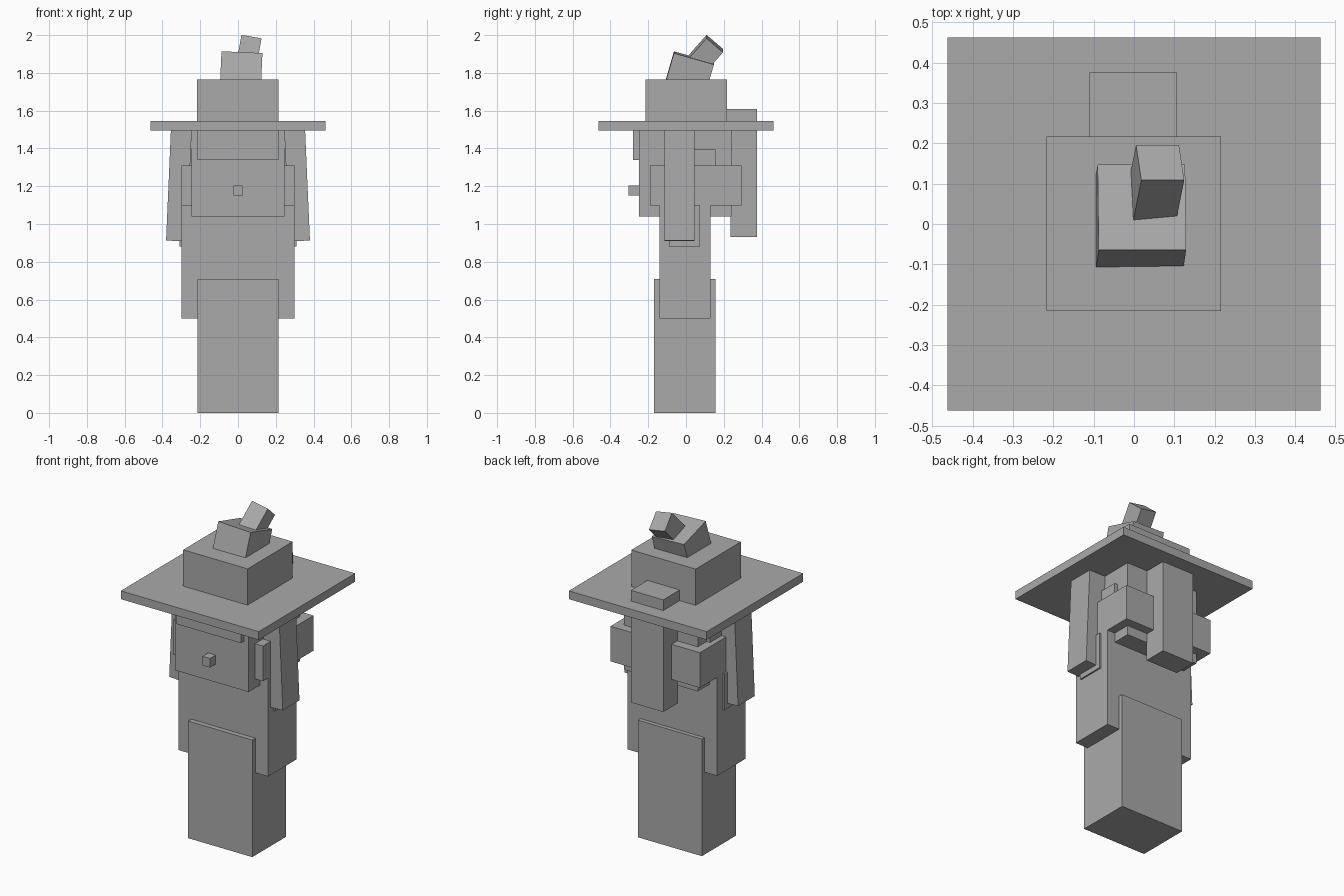
import bpy
import math
from mathutils import Matrix, Euler

if "Cube" in bpy.data.objects:
    bpy.data.objects.remove(bpy.data.objects["Cube"])

gray = bpy.data.materials.new("plain gray")
gray.diffuse_color = (0.4, 0.4, 0.4, 1)
gray.use_nodes = True
gray.node_tree.nodes["Principled BSDF"].inputs["Base Color"].default_value = gray.diffuse_color

FACES = [(0, 1, 3, 2), (4, 6, 7, 5), (0, 4, 5, 1), (2, 3, 7, 6), (0, 2, 6, 4), (1, 5, 7, 3)]


def block(name, center, size, tilt=(0, 0, 0)):
    """Flat-sided box with a tilt in degrees."""
    verts = [(x, y, z) for x in (-.5, .5) for y in (-.5, .5) for z in (-.5, .5)]
    mesh = bpy.data.meshes.new(name)
    mesh.from_pydata(verts, [], FACES)
    rot = Euler([math.radians(a) for a in tilt]).to_matrix().to_4x4()
    mesh.transform(Matrix.Translation(center) @ rot @ Matrix.Diagonal((*size, 1)))
    mesh.materials.append(gray)
    obj = bpy.data.objects.new(name, mesh)
    bpy.context.collection.objects.link(obj)
    return obj


def span(name, x, y, z):
    """Upright box given by its limits on each axis."""
    return block(name, [(a + b) / 2 for a, b in (x, y, z)], [b - a for a, b in (x, y, z)])


# Legs and body
span("legs", (-.215, .215), (-.17, .155), (0, .71))
span("body", (-.3, .3), (-.14, .13), (.5, 1.1))

# Head, nose and hair
span("head", (-.247, .247), (-.25, .24), (1.04, 1.5))
span("nose", (-.025, .025), (-.305, -.245), (1.15, 1.205))
span("fringe", (-.215, .215), (-.28, -.2), (1.34, 1.51))
span("hair_band", (-.3, .3), (-.19, .295), (1.097, 1.31))
span("ponytail_lower", (-.11, .107), (.235, .375), (.93, 1.4))
span("ponytail_upper", (-.11, .107), (.2, .375), (1.4, 1.61))

# Paired side pieces
for side, s in (("right", 1), ("left", -1)):
    block(side + "_hair_lock", (s * .3125, -.035, 1.215), (.11, .16, .61), (0, -2.5 * s, 0))
    block(side + "_inner_lock", (s * .27, -.008, .99), (.08, .165, .22))
    block(side + "_ear", (s * .235, .1, 1.34), (.07, .11, .11))

# Hat with a crooked tip
span("hat_brim", (-.4625, .4625), (-.4625, .4625), (1.495, 1.545))
span("hat_crown", (-.217, .215), (-.215, .217), (1.54, 1.765))
block("hat_middle", (.015, .012, 1.775), (.217, .22, .217), (-16, 2.5, 0))
block("hat_tip", (.055, .103, 1.899), (.108, .115, .15), (-41, 10, 0))
